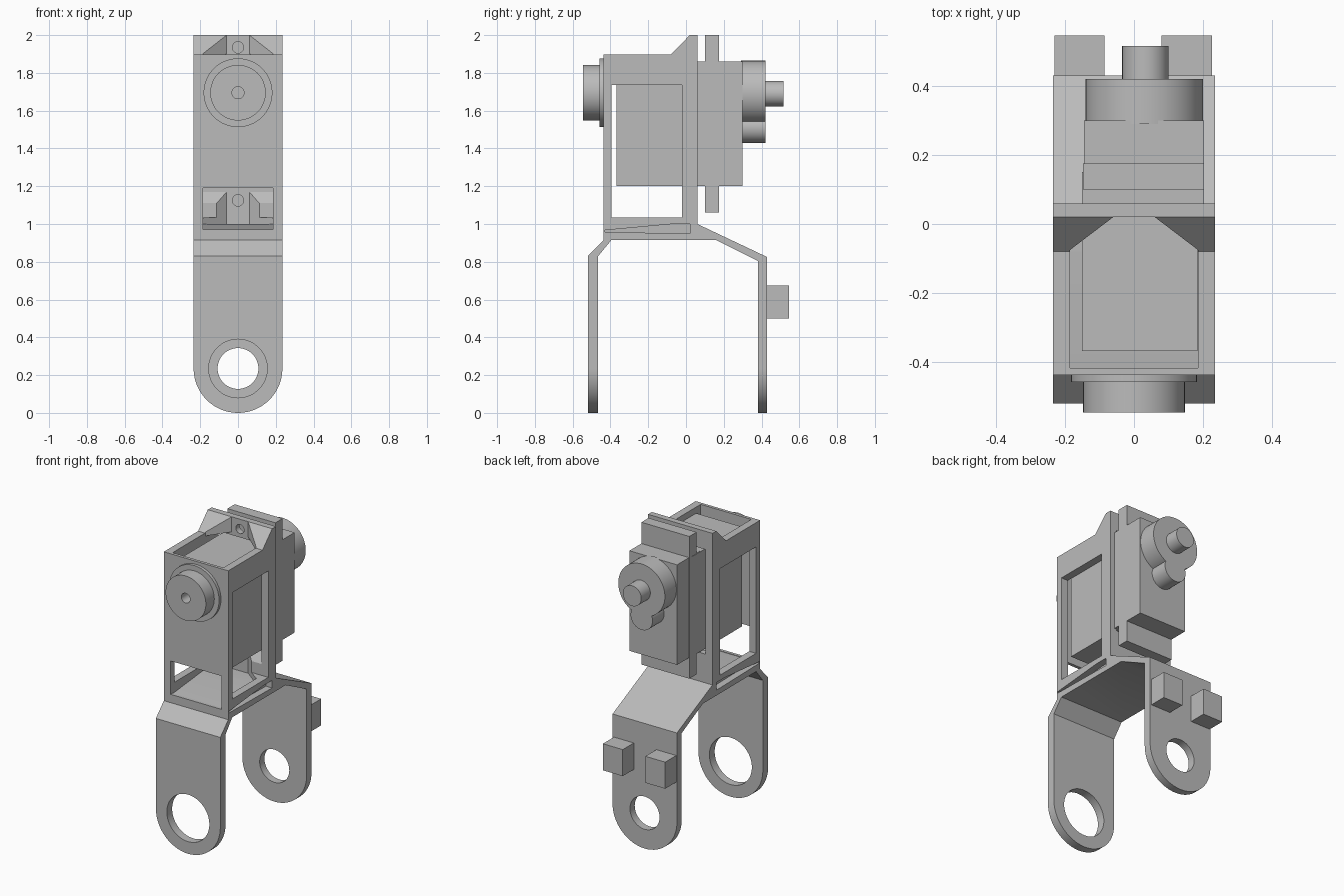
import bpy, bmesh
from math import sin, cos, pi, radians

if "Cube" in bpy.data.objects:
    bpy.data.objects.remove(bpy.data.objects["Cube"])

GREY = (0.5, 0.5, 0.5, 1)
mat = bpy.data.materials.new("plain grey")
mat.use_nodes = True
mat.diffuse_color = GREY
mat.node_tree.nodes["Principled BSDF"].inputs["Base Color"].default_value = GREY


def prism(name, pts, axis, lo, hi):
    """Extrude a 2D outline along an axis from lo to hi."""
    place = {"x": lambda a, b, t: (t, a, b),
             "y": lambda a, b, t: (a, t, b),
             "z": lambda a, b, t: (a, b, t)}[axis]
    bm = bmesh.new()
    ends = [[bm.verts.new(place(a, b, t)) for a, b in pts] for t in (lo, hi)]
    for end in ends:
        bm.faces.new(end)
    n = len(pts)
    for i in range(n):
        j = (i + 1) % n
        bm.faces.new((ends[0][i], ends[0][j], ends[1][j], ends[1][i]))
    bmesh.ops.recalc_face_normals(bm, faces=bm.faces)
    mesh = bpy.data.meshes.new(name)
    bm.to_mesh(mesh)
    bm.free()
    mesh.materials.append(mat)
    ob = bpy.data.objects.new(name, mesh)
    bpy.context.collection.objects.link(ob)
    return ob


def box(name, x, y, z):
    return prism(name, [(x[0], y[0]), (x[1], y[0]), (x[1], y[1]), (x[0], y[1])], "z", *z)


def disc(name, x, z, r, y0, y1, n=64):
    pts = [(x + r * cos(2 * pi * i / n), z + r * sin(2 * pi * i / n)) for i in range(n)]
    return prism(name, pts, "y", y0, y1)


def combine(ob, other, operation="DIFFERENCE"):
    """Apply a boolean and discard the helper."""
    mod = ob.modifiers.new("cut", "BOOLEAN")
    mod.operation, mod.object, mod.solver = operation, other, "EXACT"
    bpy.context.view_layer.objects.active = ob
    bpy.ops.object.modifier_apply(modifier=mod.name)
    bpy.data.objects.remove(other)


W, IN = 0.235, 0.185      # half widths: outside and inside of the frame
AXLE = 1.695              # height of the motor axle

# Forked bracket: bent strip with rounded leg ends
bracket = prism("forked_bracket", [
    (-0.52, 0), (-0.52, 0.83), (-0.437, 0.915), (-0.437, 0.965), (-0.08, 1.0),
    (0.06, 1.0), (0.43, 0.825), (0.43, 0), (0.38, 0), (0.38, 0.805),
    (0.16, 0.915), (-0.395, 0.915), (-0.465, 0.83), (-0.465, 0)], "x", -W, W)
arc = [(W * cos(pi + pi * i / 32), W + W * sin(pi + pi * i / 32)) for i in range(33)]
combine(bracket, prism("rounding", arc + [(W, 2.1), (-W, 2.1)], "y", -1, 1), "INTERSECT")
combine(bracket, disc("front_hole", 0, W, 0.155, -0.7, -0.3))
combine(bracket, disc("rear_hole", 0, W, 0.108, 0.3, 0.7))

# Motor frame: side profile, hollowed out
frame = prism("motor_frame", [
    (-0.437, 0.95), (-0.437, 1.897), (-0.08, 1.897), (0.02, 2.0), (0.06, 2.0),
    (0.06, 0.95)], "x", -W, W)
# narrow shaft leaves corner gussets, main cavity removes them in the middle
combine(frame, prism("shaft", [
    (-IN, -0.417), (IN, -0.417), (IN, -0.075), (0.06, 0.02), (-0.06, 0.02),
    (-IN, -0.075)], "z", 1.0, 2.1))
combine(frame, prism("cavity", [
    (-0.417, 0.967), (-0.08, 1.0), (-0.08, 1.02), (0.02, 1.17), (0.02, 1.9),
    (-0.08, 1.875), (-0.417, 1.875)], "x", -IN, IN))
combine(frame, box("side_window", (-1, 1), (-0.395, -0.02), (1.035, 1.737)))
combine(frame, box("front_window", (-IN, IN), (-0.6, -0.40), (0.97, 1.19)))
combine(frame, box("rear_window", (-IN, IN), (0.0, 0.2), (1.19, 1.88)))
for z in (1.125, 1.935):
    combine(frame, disc("screw_hole", 0, z, 0.03, -0.03, 0.2, 32))
combine(bracket, frame, "UNION")
# shallow slits along both lower edges
for s in (-1, 1):
    combine(bracket, prism("slit", [
        (-0.43, 0.957), (-0.43, 0.967), (-0.07, 1.0), (0.02, 1.0), (0.02, 0.95)],
        "x", *sorted((s * 0.19, s * 0.3))))
bracket.name = "forked_bracket_and_motor_frame"

# Two pegs on the rear leg
for name, x in (("right_peg", (-0.23, -0.085)), ("left_peg", (0.08, 0.225))):
    box(name, x, (0.425, 0.545), (0.5, 0.675))

# Motor body with mounting ears
box("motor_body", (-0.15, 0.183), (-0.367, 0.15), (1.2, 1.858))
box("motor_rear_block", (-0.145, 0.203), (0.06, 0.30), (1.2, 1.86))
box("mounting_ears", (-0.147, 0.203), (0.1, 0.175), (1.062, 2.0))

# Gear housing and output shaft
gears = disc("gear_housing", 0.03, AXLE, 0.17, 0.29, 0.42)
combine(gears, disc("small_housing", 0.03, 1.51, 0.08, 0.29, 0.42), "UNION")
disc("output_shaft", 0.033, AXLE - 0.005, 0.067, 0.41, 0.515)

# Front bearing: flange and hub with a blind centre hole
disc("bearing_flange", 0, AXLE, 0.182, -0.457, -0.43)
hub = disc("bearing_hub", 0, AXLE, 0.147, -0.545, -0.45)
combine(hub, disc("centre_hole", 0, AXLE, 0.032, -0.6, -0.47, 32))

# Smooth the round walls, keep the edges sharp
bpy.ops.object.select_all(action="DESELECT")
for ob in bpy.context.collection.objects:
    if ob.type == "MESH":
        ob.select_set(True)
        bpy.context.view_layer.objects.active = ob
bpy.ops.object.shade_smooth_by_angle(angle=radians(30))
